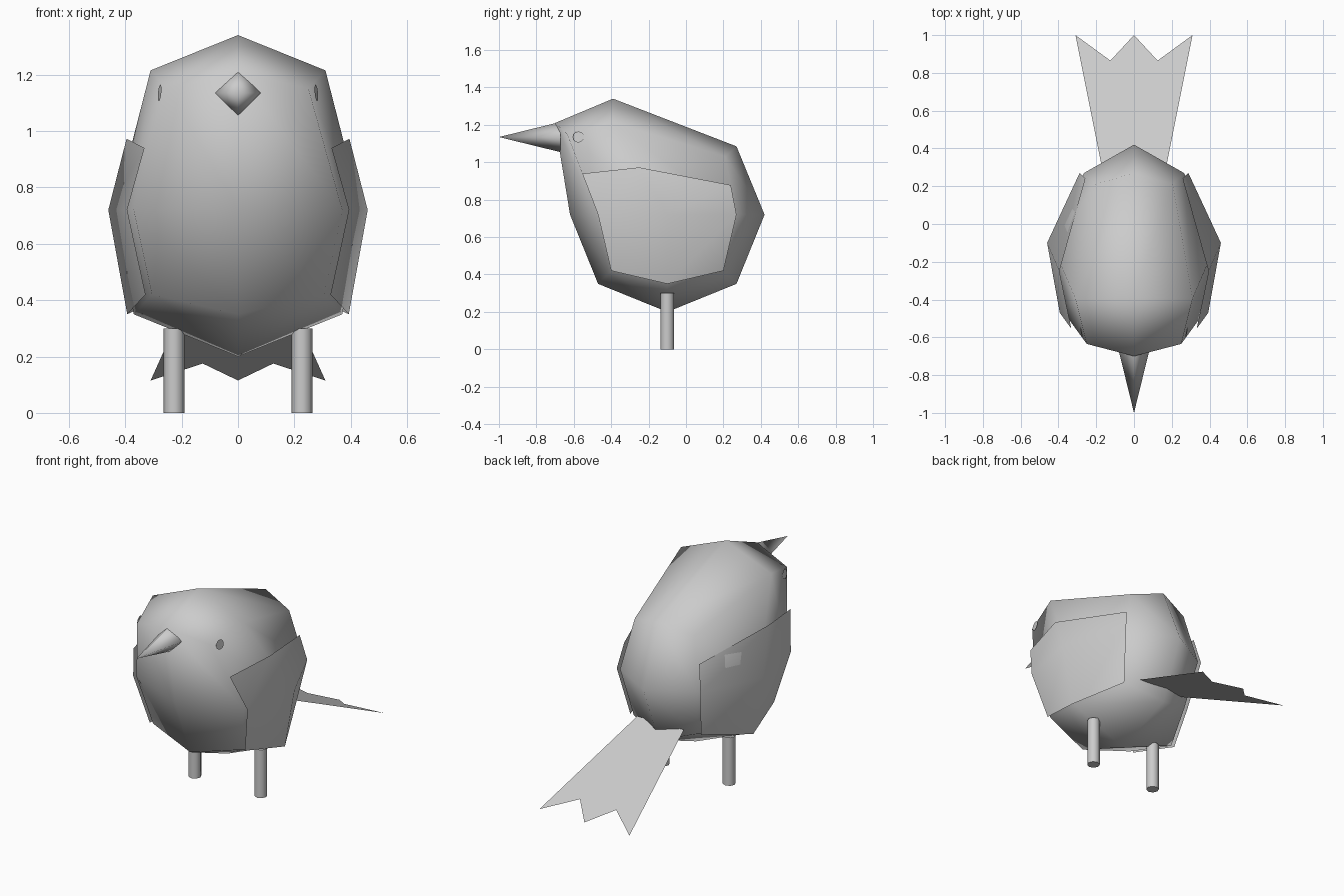
import bpy, bmesh, math
from mathutils import Vector, Matrix

if "Cube" in bpy.data.objects:
    bpy.data.objects.remove(bpy.data.objects["Cube"])

# Body control points, keyed by (y, z) sign on the subdivided cube
# Centre line of the body: (y, z)
CENTRE = {(-1, -1): (-0.47, 0.35), (-1, 0): (-0.62, 0.72), (-1, 1): (-0.70, 1.21),
          (0, -1): (-0.10, 0.20), (0, 1): (-0.39, 1.34),
          (1, -1): (0.27, 0.35), (1, 0): (0.42, 0.72), (1, 1): (0.27, 1.085)}
# Side of the body: (x, y, z)
SIDE = {(-1, -1): (0.305, -0.40, 0.42), (-1, 0): (0.37, -0.47, 0.72), (-1, 1): (0.25, -0.635, 1.15),
        (0, -1): (0.37, -0.10, 0.35), (0, 0): (0.437, -0.10, 0.72), (0, 1): (0.31, -0.395, 1.215),
        (1, -1): (0.22, 0.20, 0.42), (1, 0): (0.265, 0.27, 0.72), (1, 1): (0.205, 0.21, 1.03)}


def finish(name, bm, smooth=True):
    me = bpy.data.meshes.new(name)
    bm.to_mesh(me)
    bm.free()
    for p in me.polygons:
        p.use_smooth = smooth
    ob = bpy.data.objects.new(name, me)
    bpy.context.collection.objects.link(ob)
    return ob


def sheet(name, points, faces):
    bm = bmesh.new()
    vs = [bm.verts.new(p) for p in points]
    for f in faces:
        bm.faces.new([vs[i] for i in f])
    return finish(name, bm)


# Body: once-subdivided cube pulled into a bird shape
bm = bmesh.new()
bmesh.ops.create_cube(bm, size=2)
bmesh.ops.subdivide_edges(bm, edges=bm.edges[:], cuts=1, use_grid_fill=True)
for v in bm.verts:
    sx, sy, sz = (round(c) for c in v.co)
    if sx == 0:
        v.co = (0, *CENTRE[sy, sz])
    else:
        x, y, z = SIDE[sy, sz]
        v.co = (sx * x, y, z)
finish("body", bm)

# Wings: copies of the side surface, trimmed halfway up and lifted outwards
for side, s in (("left", -1), ("right", 1)):
    pts = []
    for z in (-1, 0, 1):
        for y in (-1, 0, 1):
            p = Vector(SIDE[y, z])
            if z == 1:
                p = p.lerp(Vector(SIDE[y, 0]), 0.49)
            pts.append((s * (p.x + 0.023), p.y, p.z))
    faces = [(i, i + 1, i + 4, i + 3)[::s] for i in (0, 1, 3, 4)]
    sheet(side + "_wing", pts, faces)

    # Leg
    bm = bmesh.new()
    bmesh.ops.create_cone(bm, cap_ends=True, segments=8, radius1=0.037, radius2=0.037, depth=0.3,
                          matrix=Matrix.Translation((s * 0.227, -0.1, 0.15)))
    leg = finish(side + "_leg", bm)
    for p in leg.data.polygons:
        p.use_smooth = abs(p.normal.z) < 0.5

    # Eye: small disc on the side of the head
    bm = bmesh.new()
    rot = Vector((s, -0.2, 0.1)).to_track_quat('Z', 'Y').to_matrix().to_4x4()
    bmesh.ops.create_circle(bm, cap_ends=True, segments=12, radius=0.03,
                            matrix=Matrix.Translation((s * 0.278, -0.575, 1.135)) @ rot)
    finish(side + "_eye", bm)

# Beak: four-sided cone
bm = bmesh.new()
bmesh.ops.create_cone(bm, cap_ends=False, segments=4, radius1=0.081, radius2=0, depth=0.33,
                      matrix=Matrix.Translation((0, -0.835, 1.135)) @ Matrix.Rotation(math.pi / 2, 4, 'X'))
bmesh.ops.remove_doubles(bm, verts=bm.verts[:], dist=1e-4)
finish("beak", bm)

# Tail: flat sloping fan with a notched end
outline = [(-0.16, 0.25), (0, 0.25), (0.16, 0.25), (0.31, 1.0), (0.125, 0.865),
           (0, 1.0), (-0.125, 0.865), (-0.31, 1.0)]
sheet("tail", [(x, y, 0.115 + (1 - y) * 0.444) for x, y in outline],
      [(0, 1, 6, 7), (1, 5, 6), (1, 2, 3, 4), (1, 4, 5)])
